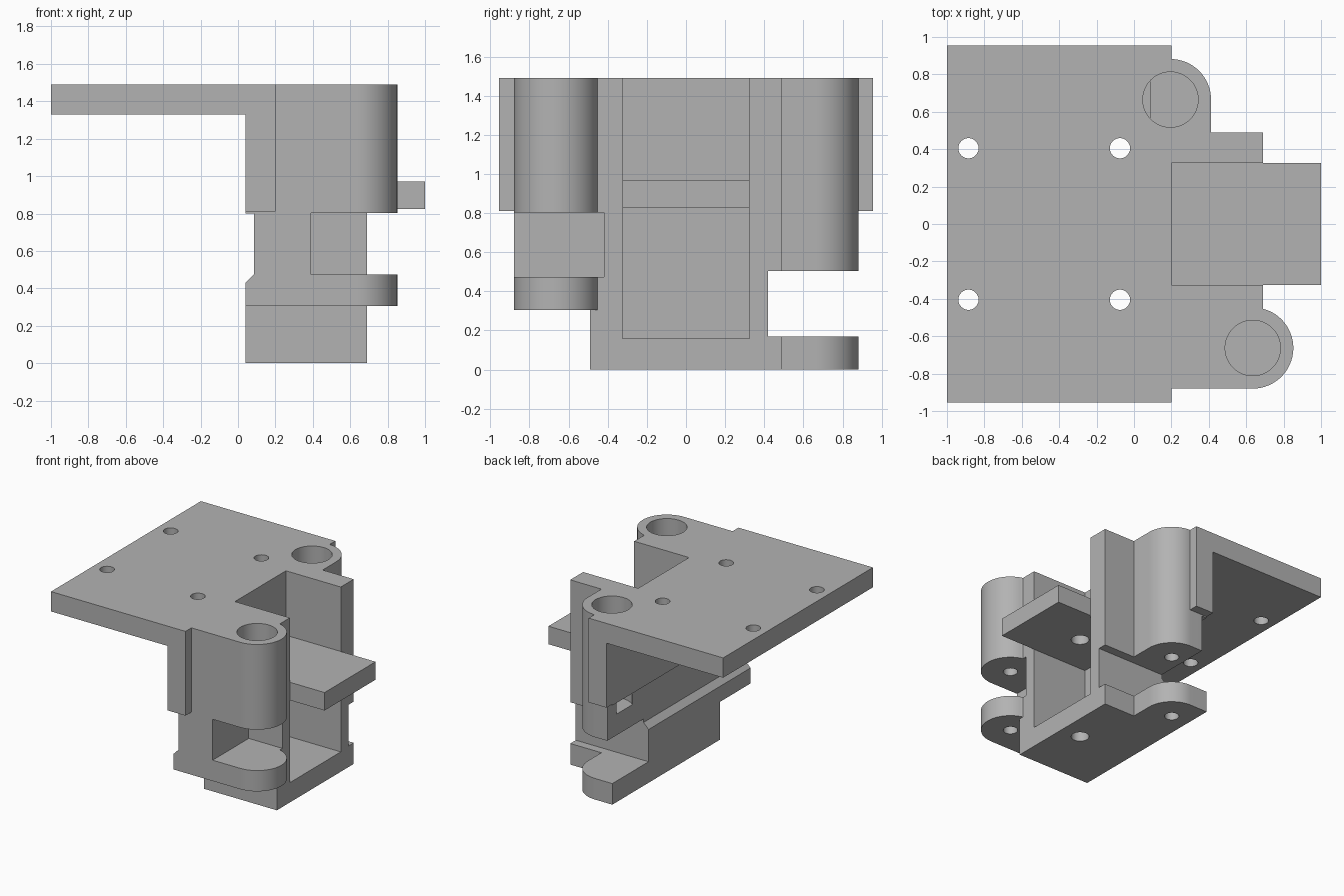
import bpy, bmesh, math

cube = bpy.data.objects.get("Cube")
if cube:
    bpy.data.objects.remove(cube, do_unlink=True)

grey = bpy.data.materials.new("plain grey")
grey.use_nodes = True
grey.diffuse_color = (0.45, 0.45, 0.45, 1)
grey.node_tree.nodes["Principled BSDF"].inputs["Base Color"].default_value = (0.45, 0.45, 0.45, 1)


def finish(bm, name):
    bmesh.ops.recalc_face_normals(bm, faces=bm.faces)
    mesh = bpy.data.meshes.new(name)
    bm.to_mesh(mesh)
    bm.free()
    mesh.materials.append(grey)
    ob = bpy.data.objects.new(name, mesh)
    bpy.context.collection.objects.link(ob)
    return ob


def prism(name, points, direction):
    """Extrude a closed outline of 3D points along a direction."""
    bm = bmesh.new()
    face = bm.faces.new([bm.verts.new(p) for p in points])
    ext = bmesh.ops.extrude_face_region(bm, geom=[face])
    moved = [v for v in ext["geom"] if isinstance(v, bmesh.types.BMVert)]
    bmesh.ops.translate(bm, verts=moved, vec=direction)
    return finish(bm, name)


def upright(name, outline, z0, z1):
    return prism(name, [(x, y, z0) for x, y in outline], (0, 0, z1 - z0))


def box(name, x0, x1, y0, y1, z0, z1):
    return upright(name, [(x0, y0), (x1, y0), (x1, y1), (x0, y1)], z0, z1)


def arc(cx, cy, r, a0, a1, n):
    angles = [math.radians(a0 + (a1 - a0) * i / n) for i in range(n + 1)]
    return [(cx + r * math.cos(a), cy + r * math.sin(a)) for a in angles]


def cylinder(name, cx, cy, r, z0, z1):
    return upright(name, arc(cx, cy, r, 0, 360, 48)[:-1], z0, z1)


def combine(target, tools, operation):
    """Run booleans, bake the result and remove the helpers."""
    for tool in tools:
        tool.hide_render = True
        mod = target.modifiers.new(tool.name, 'BOOLEAN')
        mod.operation = operation
        mod.solver = 'EXACT'
        mod.object = tool
        graph = bpy.context.evaluated_depsgraph_get()
        mesh = bpy.data.meshes.new_from_object(target.evaluated_get(graph))
        target.modifiers.clear()
        target.data = mesh
        bpy.data.objects.remove(tool, do_unlink=True)


TOP, BACK, R = 1.49, 0.04, 0.217
FRONT_HUB, REAR_HUB = (0.635, -0.663), (0.195, 0.665)

# Main block with top plate and cross wall
bracket = box("bracket", BACK, 0.69, -0.49, 0.49, 0, TOP)
plate = box("top_plate", -1, 0.2, -0.955, 0.955, 1.33, TOP)
wall = box("cross_wall", BACK, 0.2, -0.955, 0.955, 0.81, TOP)

# Rounded lugs that carry the two pivots
front_outline = [(BACK, -0.43), (BACK, FRONT_HUB[1] - R)]
front_outline += arc(*FRONT_HUB, R, -90, 75, 28) + [(0.66, -0.43)]
rear_outline = [(BACK, 0.43), (REAR_HUB[0] + R, 0.43)]
rear_outline += arc(*REAR_HUB, R, 0, 90, 16) + [(BACK, REAR_HUB[1] + R)]
front_lug = upright("front_lug", front_outline, 0.305, TOP)
rear_lug = upright("rear_lug", rear_outline, 0, TOP)
combine(bracket, [plate, wall, front_lug, rear_lug], 'UNION')

# Pocket, lug slots and chamfered groove along the back
cuts = [
    box("pocket", 0.2, 1.2, -0.325, 0.325, 0.16, 1.7),
    box("front_slot", 0.39, 1.2, -1.2, -0.42, 0.473, 0.803),
    box("rear_slot", -0.3, 1.2, 0.42, 1.2, 0.17, 0.503),
    prism("groove", [(-0.1, -1.2, 0.29), (0.085, -1.2, 0.475),
                     (0.085, -1.2, 0.8), (-0.1, -1.2, 0.8)], (0, 2.4, 0)),
]

# Pivot bores, open at the top, with small blind holes underneath
for hub, lug_base, ear_base in ((FRONT_HUB, 0.803, 0.305), (REAR_HUB, 0.503, 0)):
    cuts.append(cylinder("bore", *hub, 0.148, lug_base + 0.17, 1.7))
    for base in (lug_base, ear_base):
        cuts.append(cylinder("pin_hole", *hub, 0.053, base - 0.05, base + 0.08))

# Four mounting holes in the plate and one blind hole in the base
for x in (-0.885, -0.075):
    for y in (-0.405, 0.405):
        cuts.append(cylinder("mount_hole", x, y, 0.054, 1.2, 1.7))
cuts.append(cylinder("base_hole", 0.52, 0, 0.066, -0.1, 0.08))
combine(bracket, cuts, 'DIFFERENCE')

# Shelf that slides out of the pocket
shelf = box("shelf", 0.2, 1, -0.325, 0.325, 0.825, 0.97)
combine(shelf, [cylinder("shelf_hole", 0.52, 0, 0.066, 0.7, 0.9)], 'DIFFERENCE')

# Smooth the round walls and keep the edges crisp
for ob in (bracket, shelf):
    bpy.ops.object.select_all(action='DESELECT')
    ob.select_set(True)
    bpy.context.view_layer.objects.active = ob
    bpy.ops.object.shade_smooth_by_angle(angle=math.radians(30))
